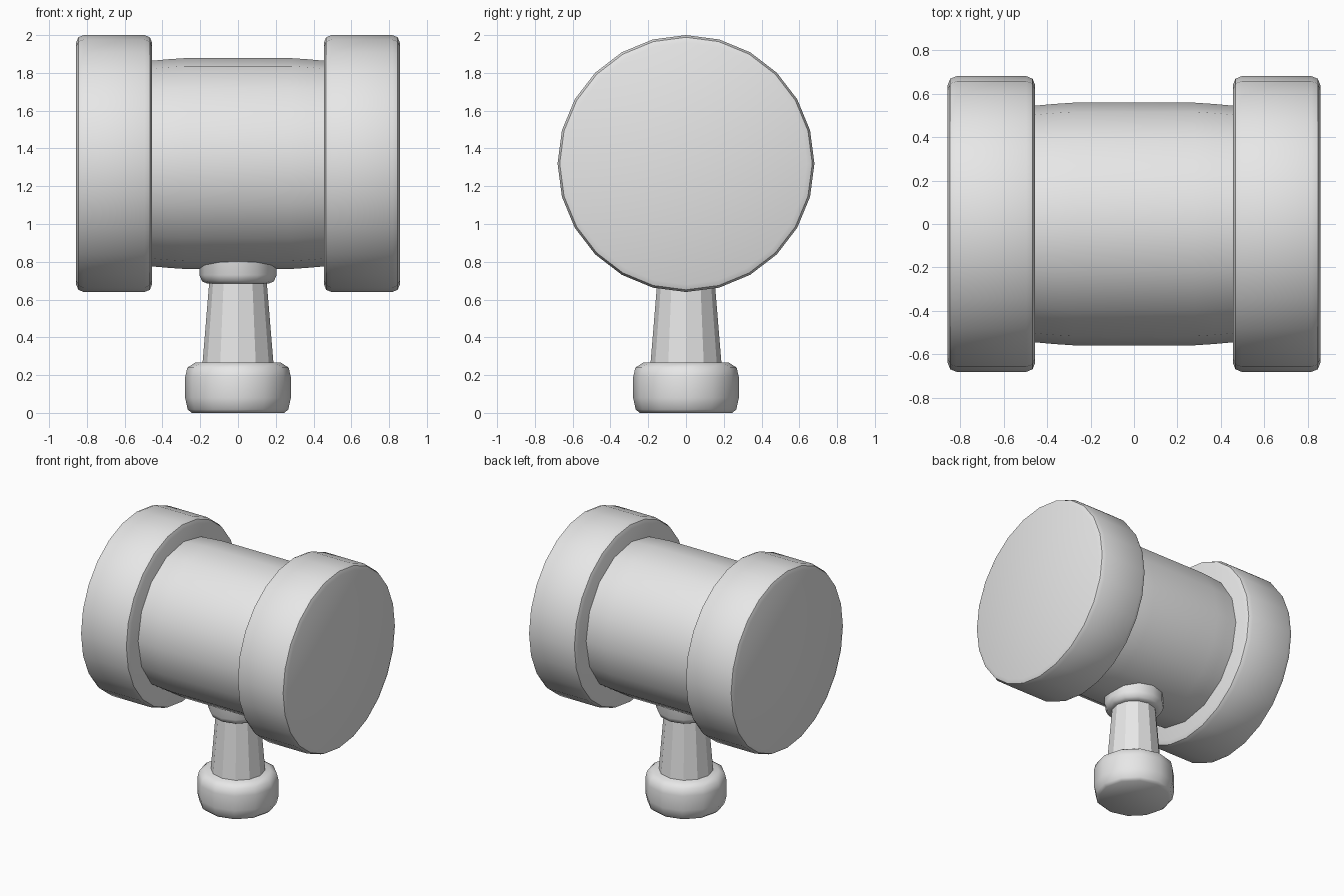
import bpy
import math
from mathutils import Matrix

old = bpy.data.objects.get("Cube")
if old:
    bpy.data.objects.remove(old, do_unlink=True)

grey = bpy.data.materials.new("plain grey")
grey.use_nodes = True
colour = (0.8, 0.8, 0.8, 1.0)
grey.diffuse_color = colour
grey.node_tree.nodes["Principled BSDF"].inputs["Base Color"].default_value = colour

HEAD_Z = 1.32


def lathe(name, profile, sides, matrix=None, turn=0.0, angle=35):
    """Closed solid of revolution about z from (radius, height) points."""
    verts, faces = [], []
    for r, h in profile:
        for i in range(sides):
            a = turn + 2 * math.pi * i / sides
            verts.append((r * math.cos(a), r * math.sin(a), h))
    for j in range(len(profile) - 1):
        for i in range(sides):
            k = (i + 1) % sides
            faces.append((j * sides + i, j * sides + k,
                          (j + 1) * sides + k, (j + 1) * sides + i))
    last = (len(profile) - 1) * sides
    faces.append(tuple(reversed(range(sides))))
    faces.append(tuple(range(last, last + sides)))
    mesh = bpy.data.meshes.new(name)
    mesh.from_pydata(verts, [], faces)
    if matrix:
        mesh.transform(matrix)
    mesh.materials.append(grey)
    obj = bpy.data.objects.new(name, mesh)
    bpy.context.collection.objects.link(obj)
    bpy.ops.object.select_all(action="DESELECT")
    obj.select_set(True)
    bpy.context.view_layer.objects.active = obj
    bpy.ops.object.shade_smooth_by_angle(angle=math.radians(angle))
    return obj


def rounded(radius, low, high, bevel):
    """Profile of a disc with both rims rounded."""
    b, c = bevel, bevel * 0.29
    return [(radius - b, low), (radius - c, low + c), (radius, low + b),
            (radius, high - b), (radius - c, high - c), (radius - b, high)]


# Head lies along x
along_x = Matrix.Translation((0, 0, HEAD_Z)) @ Matrix.Rotation(math.pi / 2, 4, "Y")
lathe("head_barrel", [(0.543, -0.47), (0.552, -0.37), (0.558, -0.28),
                      (0.558, 0.28), (0.552, 0.37), (0.543, 0.47)], 16, along_x)
for side, sign in (("left", 1), ("right", -1)):
    low, high = sorted((sign * 0.455, sign * 0.857))
    lathe(side + "_head_band", rounded(0.68, low, high, 0.04), 24, along_x)

# Handle stands below the head
lathe("handle_collar", [(0.165, 0.685), (0.19, 0.697), (0.205, 0.73), (0.205, 0.9)],
      12, angle=50)
lathe("handle_grip", [(0.193, 0.2), (0.15, 0.72)], 12, angle=20)
lathe("handle_pommel", [(0.245, 0.0), (0.266, 0.018), (0.28, 0.08), (0.28, 0.19),
                        (0.268, 0.24), (0.225, 0.267)], 12, angle=50)
